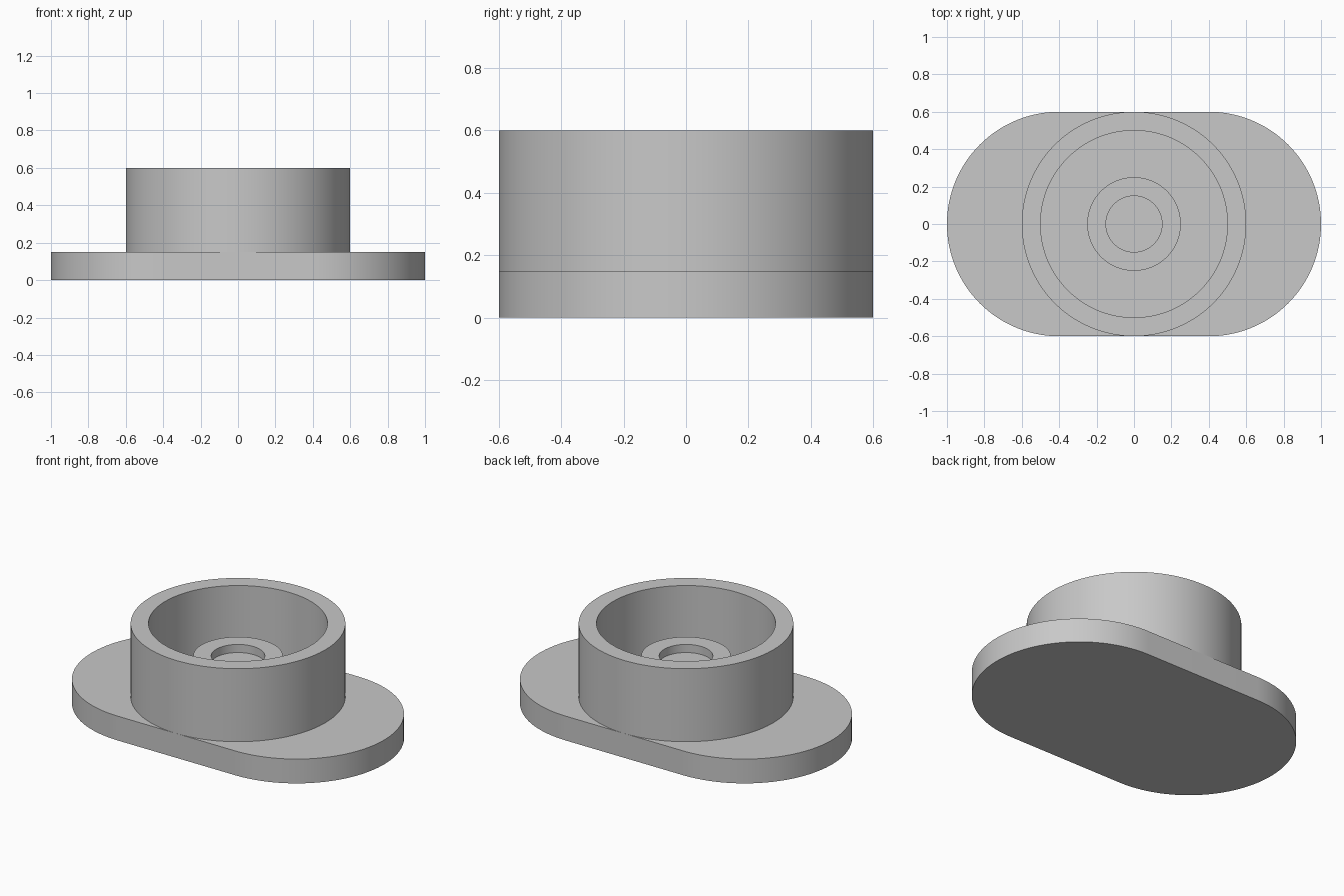
import bpy
import bmesh
from math import cos, sin, pi, radians
from mathutils import Vector

SEGMENTS = 128
BASE_TOP = 0.15

cube = bpy.data.objects.get("Cube")
if cube:
    bpy.data.objects.remove(cube, do_unlink=True)

# Single grey finish
grey = bpy.data.materials.new("plain_grey")
grey.use_nodes = True
colour = (0.58, 0.58, 0.58, 1)
grey.diffuse_color = colour
grey.node_tree.nodes["Principled BSDF"].inputs["Base Color"].default_value = colour


def finish(name, bm):
    """Turn a bmesh into a smooth-shaded object with crisp edges."""
    bmesh.ops.remove_doubles(bm, verts=bm.verts, dist=1e-5)
    bmesh.ops.recalc_face_normals(bm, faces=bm.faces)
    mesh = bpy.data.meshes.new(name)
    bm.to_mesh(mesh)
    bm.free()
    mesh.materials.append(grey)
    obj = bpy.data.objects.new(name, mesh)
    bpy.context.collection.objects.link(obj)
    bpy.ops.object.select_all(action="DESELECT")
    obj.select_set(True)
    bpy.context.view_layer.objects.active = obj
    bpy.ops.object.shade_smooth_by_angle(angle=radians(30))
    return obj


def lathe(name, profile):
    """Revolve (radius, height) points around the z axis."""
    bm = bmesh.new()
    verts = [bm.verts.new((r, 0, z)) for r, z in profile]
    edges = [bm.edges.new(pair) for pair in zip(verts, verts[1:])]
    bmesh.ops.spin(bm, geom=verts + edges, cent=(0, 0, 0), axis=(0, 0, 1),
                   angle=2 * pi, steps=SEGMENTS)
    return finish(name, bm)


def rounded_slab(name, radius, offset, height):
    """Extrude an outline with two half-round ends."""
    bm = bmesh.new()
    half = SEGMENTS // 2
    outline = []
    for side, start in ((1, -pi / 2), (-1, pi / 2)):
        for i in range(half + 1):
            a = start + pi * i / half
            outline.append(bm.verts.new((side * offset + radius * cos(a), radius * sin(a), 0)))
    face = bm.faces.new(outline)
    top = bmesh.ops.extrude_face_region(bm, geom=[face], use_keep_orig=True)["geom"]
    bmesh.ops.translate(bm, vec=Vector((0, 0, height)),
                        verts=[v for v in top if isinstance(v, bmesh.types.BMVert)])
    return finish(name, bm)


# Flat mounting flange
rounded_slab("base_flange", 0.6, 0.4, BASE_TOP)

# Open round cup standing on the flange
lathe("cup_wall", [(0.6, BASE_TOP), (0.6, 0.6), (0.5, 0.6), (0.5, BASE_TOP)])

# Central boss with a shallow recess
lathe("center_boss", [(0.25, BASE_TOP), (0.25, 0.4), (0.15, 0.4), (0.15, 0.35), (0, 0.35)])
